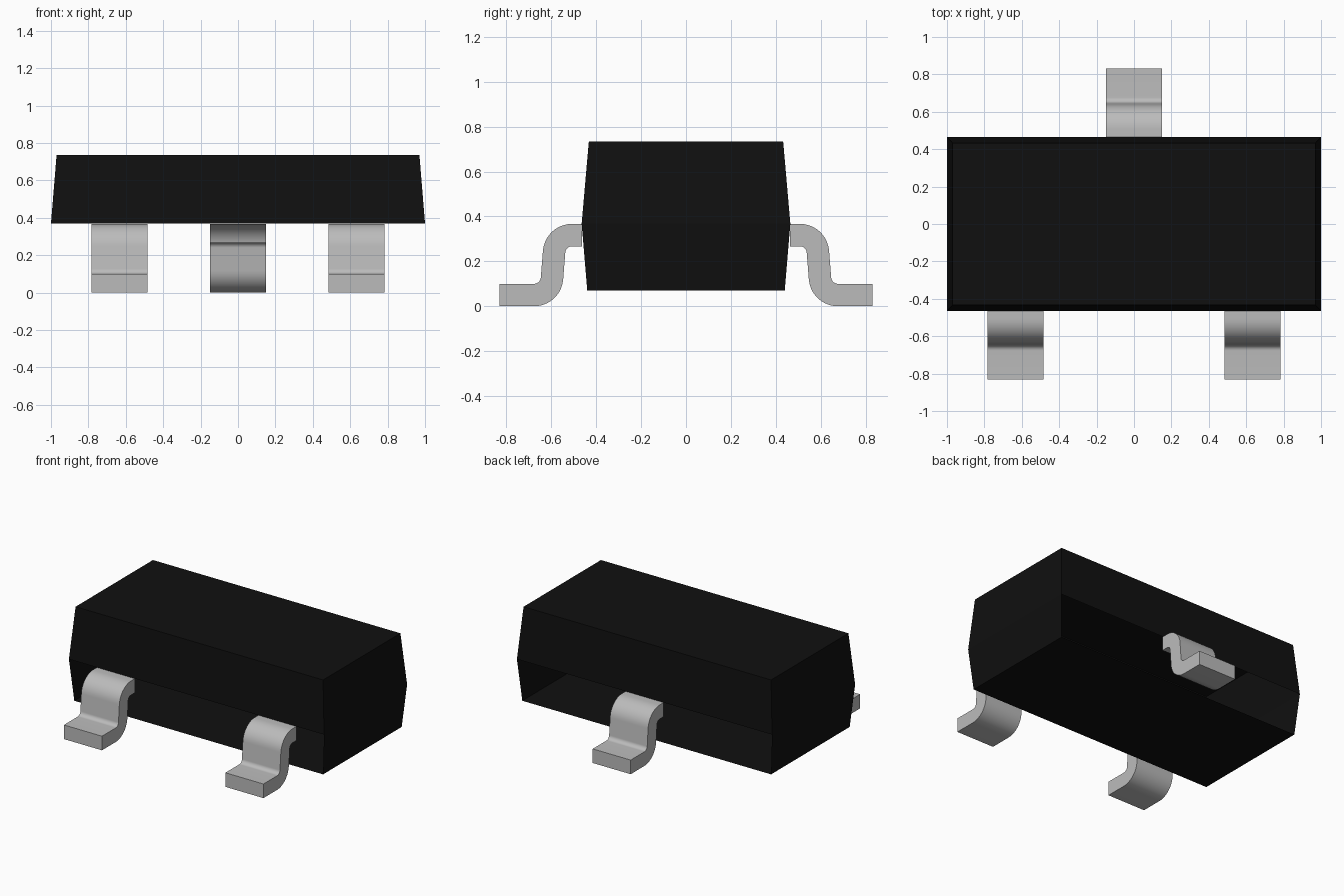
import bpy
import bmesh
import math

cube = bpy.data.objects.get("Cube")
if cube:
    bpy.data.objects.remove(cube, do_unlink=True)


def make_material(name, value, roughness):
    mat = bpy.data.materials.new(name)
    mat.use_nodes = True
    color = (value, value, value, 1)
    mat.diffuse_color = color
    bsdf = mat.node_tree.nodes["Principled BSDF"]
    bsdf.inputs["Base Color"].default_value = color
    bsdf.inputs["Roughness"].default_value = roughness
    return mat


def finish(bm, name, mat):
    bmesh.ops.recalc_face_normals(bm, faces=bm.faces[:])
    mesh = bpy.data.meshes.new(name)
    bm.to_mesh(mesh)
    bm.free()
    mesh.materials.append(mat)
    obj = bpy.data.objects.new(name, mesh)
    bpy.context.collection.objects.link(obj)
    return obj


black = make_material("black plastic", 0.005, 0.6)
grey = make_material("grey metal", 0.5, 0.5)

# Body: three stacked rectangles, widest at the parting line.
# The long walls below the parting line are open, with a floor beneath.
bm = bmesh.new()
rings = []
for hx, hy, z in ((0.975, 0.44, 0.07), (1.0, 0.465, 0.368), (0.97, 0.433, 0.735)):
    corners = ((-hx, -hy), (hx, -hy), (hx, hy), (-hx, hy))
    rings.append([bm.verts.new((x, y, z)) for x, y in corners])
for level in range(2):
    for i in range(4):
        if level == 0 and i in (0, 2):
            continue
        j = (i + 1) % 4
        low, high = rings[level], rings[level + 1]
        bm.faces.new((low[i], low[j], high[j], high[i]))
bm.faces.new(rings[0][::-1])
bm.faces.new(rings[2])
finish(bm, "body", black)


def arc(cy, cz, radius, start, end, steps=10):
    angles = [math.radians(start + (end - start) * i / steps) for i in range(steps + 1)]
    return [(cy + radius * math.cos(a), cz + radius * math.sin(a)) for a in angles]


# Gull-wing lead section: matching points on the upper and lower surfaces
TILT = 5
upper = [(0.463, 0.367)] + arc(0.508, 0.237, 0.13, 90, TILT) \
    + arc(0.677, 0.13, 0.03, 180 + TILT, 270) + [(0.832, 0.10)]
lower = [(0.463, 0.267)] + arc(0.508, 0.237, 0.03, 90, TILT) \
    + arc(0.677, 0.13, 0.13, 180 + TILT, 270) + [(0.832, 0.0)]


def make_lead(name, x, side):
    bm = bmesh.new()
    loops = []
    for (uy, uz), (ly, lz) in zip(upper, lower):
        loops.append([bm.verts.new(p) for p in (
            (x - 0.149, side * uy, uz), (x + 0.149, side * uy, uz),
            (x + 0.149, side * ly, lz), (x - 0.149, side * ly, lz))])
    for a, b in zip(loops, loops[1:]):
        for i in range(4):
            j = (i + 1) % 4
            bm.faces.new((a[i], a[j], b[j], b[i]))
    # Toe cap; the end at the body stays open
    bm.faces.new(loops[-1])
    lead = finish(bm, name, grey)
    bpy.ops.object.select_all(action="DESELECT")
    lead.select_set(True)
    bpy.context.view_layer.objects.active = lead
    bpy.ops.object.shade_smooth_by_angle(angle=math.radians(30))


make_lead("front_right_lead", -0.633, -1)
make_lead("front_left_lead", 0.633, -1)
make_lead("back_lead", 0.0, 1)
